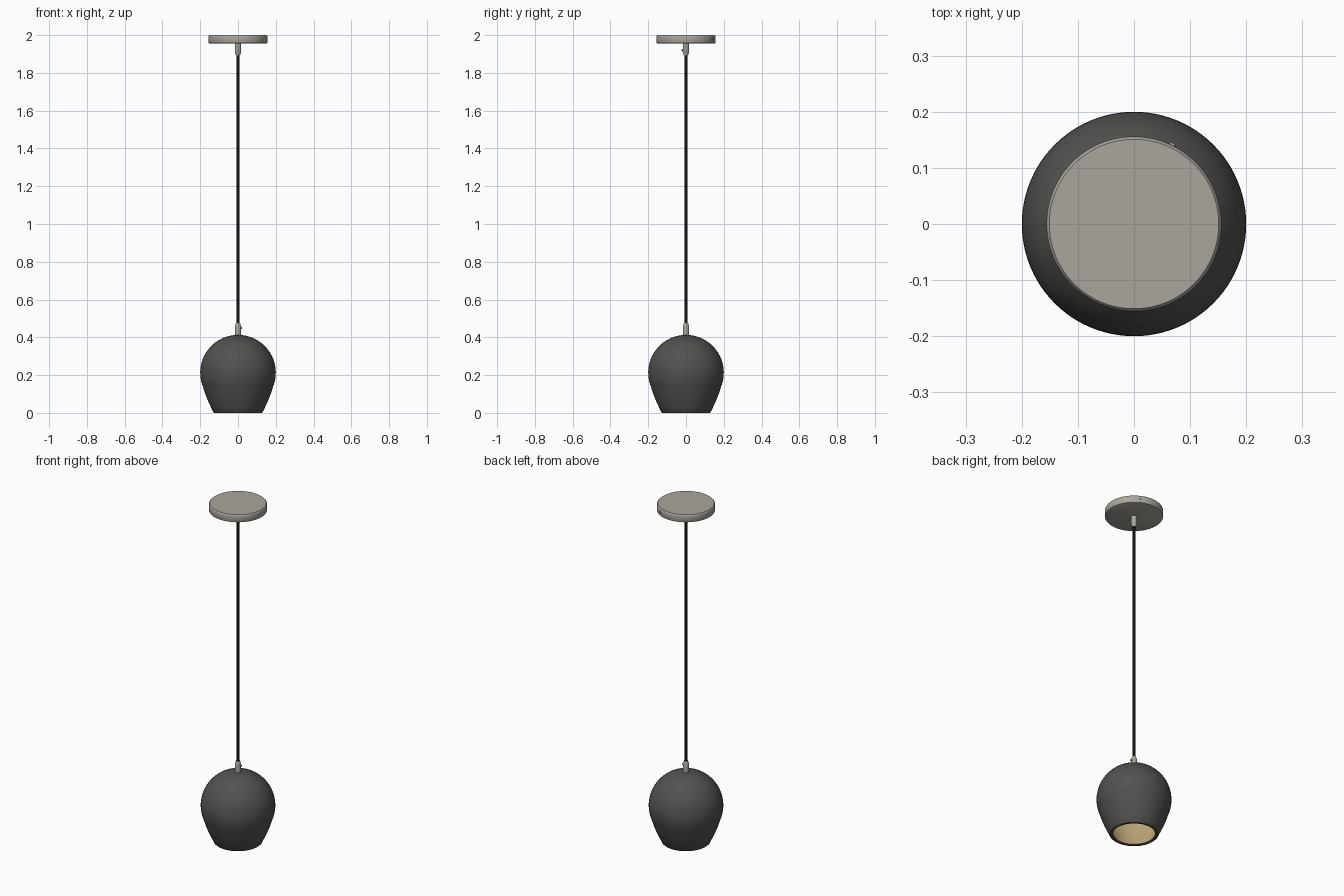
import bpy, math
from mathutils import Vector

cube = bpy.data.objects.get("Cube")
if cube:
    bpy.data.objects.remove(cube, do_unlink=True)


def material(name, rgb):
    mat = bpy.data.materials.new(name)
    mat.use_nodes = True
    mat.diffuse_color = (*rgb, 1)
    mat.node_tree.nodes["Principled BSDF"].inputs["Base Color"].default_value = (*rgb, 1)
    return mat


GREY = material("charcoal", (0.085, 0.083, 0.08))
GOLD = material("warm gold", (0.52, 0.39, 0.19))
METAL = material("brushed nickel", (0.40, 0.375, 0.34))
BLACK = material("black cable", (0.005, 0.005, 0.005))


def finish(obj, mat, angle=35):
    obj.data.materials.append(mat)
    bpy.ops.object.select_all(action='DESELECT')
    obj.select_set(True)
    bpy.context.view_layer.objects.active = obj
    bpy.ops.object.shade_smooth_by_angle(angle=math.radians(angle))
    return obj


def lathe(name, profile, mat, steps=64):
    """Revolve (radius, height) points about z; zero radius closes an end."""
    verts, faces, rings = [], [], []
    for r, z in profile:
        count = 1 if r == 0 else steps
        rings.append([len(verts) + i for i in range(count)])
        for i in range(count):
            a = math.tau * i / steps
            verts.append((r * math.cos(a), r * math.sin(a), z))
    for low, high in zip(rings, rings[1:]):
        for i in range(steps):
            j = (i + 1) % steps
            quad = [low[i % len(low)], low[j % len(low)],
                    high[j % len(high)], high[i % len(high)]]
            faces.append(list(dict.fromkeys(quad)))
    mesh = bpy.data.meshes.new(name)
    mesh.from_pydata(verts, [], faces)
    mesh.update()
    obj = bpy.data.objects.new(name, mesh)
    bpy.context.collection.objects.link(obj)
    return finish(obj, mat)


def screw(name, angle, radius, z, size, depth, mat=METAL):
    """Small round screw pointing outwards from the lamp axis."""
    out = Vector((math.cos(angle), math.sin(angle), 0))
    bpy.ops.mesh.primitive_cylinder_add(vertices=16, radius=size, depth=depth,
                                        location=out * radius + Vector((0, 0, z)))
    obj = bpy.context.object
    obj.name = name
    obj.rotation_euler = out.to_track_quat('Z', 'Y').to_euler()
    finish(obj, mat)


# Shade: straight flared skirt below a round dome, with a hollow gold lining
MID, R, WALL = 0.213, 0.2, 0.017


def shade_curve(radius):
    start = math.radians(-22)
    return [(radius * math.cos(a), MID + radius * math.sin(a))
            for a in (start + (math.pi / 2 - start) * i / 24 for i in range(24))]


outer = [(0.112, 0.004), (0.115, 0), (0.127, 0), (0.132, 0.005), (0.146, 0.036), (0.161, 0.069),
         (0.174, 0.102)] + shade_curve(R) + [(0, MID + R)]
lathe("lamp_shade", outer, GREY, 96)
inner = [(0.112, 0.004), (0.129, 0.042), (0.145, 0.076), (0.157, 0.108)]
inner += shade_curve(R - WALL) + [(0, MID + R - WALL)]
lathe("shade_lining", inner[::-1], GOLD, 96)

# Ceiling canopy
lathe("ceiling_canopy", [(0, 1.955), (0.15, 1.955), (0.154, 1.957), (0.156, 1.961),
                         (0.156, 1.990), (0.154, 1.997), (0.151, 2), (0, 2)], METAL, 96)
screw("canopy_screw", math.radians(64), 0.155, 1.98, 0.006, 0.01)

# Cord grips: the same tapered sleeve at each end of the cable
sleeve = [(0, 0), (0.017, 0), (0.017, 0.038), (0.0155, 0.048), (0.011, 0.064), (0, 0.065)]
lathe("lower_cord_grip", [(r, 0.412 + h) for r, h in sleeve], METAL, 32)
lathe("upper_cord_grip", [(r, 1.956 - h) for r, h in sleeve][::-1], METAL, 32)
screw("lower_grip_screw", 0, 0.017, 0.45, 0.006, 0.01)
screw("upper_grip_screw", math.radians(-105), 0.017, 1.92, 0.006, 0.01)

# Cable
lathe("cable", [(0, 0.47), (0.008, 0.47), (0.008, 1.9), (0, 1.9)], BLACK, 24)
